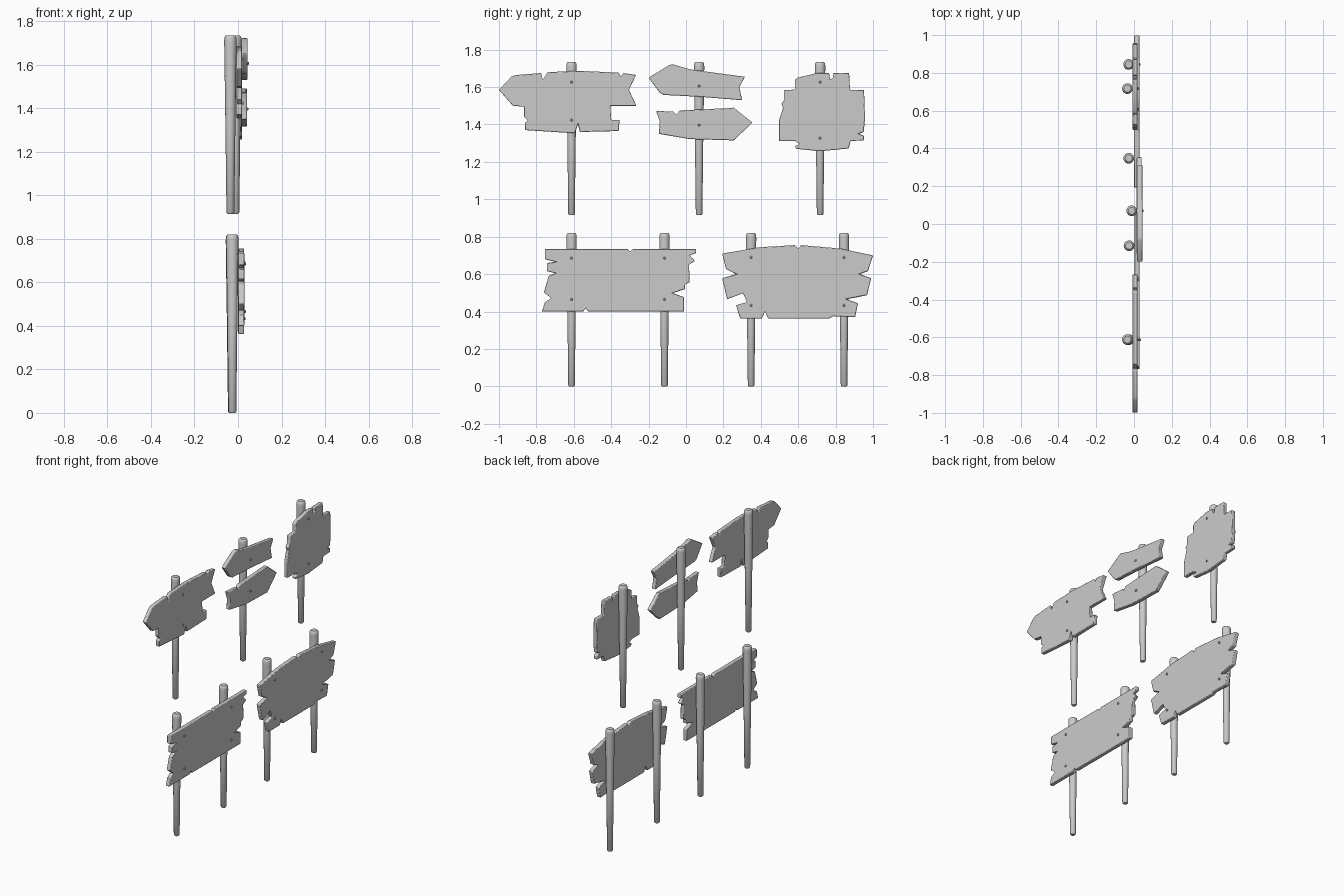
import bpy, bmesh
from math import cos, sin, pi, radians


def finish(name, bm, bevel=0.0):
    bmesh.ops.recalc_face_normals(bm, faces=bm.faces)
    me = bpy.data.meshes.new(name)
    bm.to_mesh(me)
    bm.free()
    ob = bpy.data.objects.new(name, me)
    bpy.context.collection.objects.link(ob)
    bpy.ops.object.select_all(action='DESELECT')
    bpy.context.view_layer.objects.active = ob
    ob.select_set(True)
    if bevel:
        m = ob.modifiers.new("worn_edge", 'BEVEL')
        m.width, m.segments = bevel, 2
        m.limit_method, m.angle_limit = 'ANGLE', radians(50)
    bpy.ops.object.shade_smooth_by_angle(angle=radians(40))
    return ob


def board(name, outline, x0, x1):
    """Jagged plank panel: outline in the y-z plane, thickened along x."""
    bm = bmesh.new()
    face = bm.faces.new([bm.verts.new((x0, y, z)) for y, z in outline])
    ext = bmesh.ops.extrude_face_region(bm, geom=[face])
    for v in ext['geom']:
        if isinstance(v, bmesh.types.BMVert):
            v.co.x = x1
    return finish(name, bm, 0.004)


def lathe(name, centre, profile, axis, n):
    """Stack of (radius, height) rings along axis 'x' or 'z', capped."""
    bm = bmesh.new()
    rings = []
    for r, h in profile:
        ring = []
        for i in range(n):
            a, b = r * cos(2 * pi * i / n), r * sin(2 * pi * i / n)
            p = (a, b, h) if axis == 'z' else (h, a, b)
            ring.append(bm.verts.new([c + d for c, d in zip(centre, p)]))
        rings.append(ring)
    for lo, hi in zip(rings, rings[1:]):
        for i in range(n):
            j = (i + 1) % n
            bm.faces.new((lo[i], lo[j], hi[j], hi[i]))
    bm.faces.new(rings[0])
    bm.faces.new(rings[-1])
    return finish(name, bm)


# Tapered round posts: x, y, base height
POST = [(.013, 0), (.018, .006), (.023, .41), (.0285, .79),
        (.028, .806), (.025, .815), (.019, .82)]
for x, y, z in [(-.035, -.612, .915), (-.012, .07, .915), (-.035, .717, .915),
                (-.026, -.612, 0), (-.026, -.115, 0),
                (-.028, .348, 0), (-.028, .845, 0)]:
    lathe("post", (x, y, z), POST, 'z', 14)

# Wide arrow sign
wide_arrow = [
    (-1.0, 1.585), (-.935, 1.655), (-.915, 1.664), (-.775, 1.675), (-.765, 1.64),
    (-.74, 1.68), (-.567, 1.687), (-.36, 1.677), (-.347, 1.655), (-.335, 1.675),
    (-.267, 1.665), (-.305, 1.585), (-.265, 1.5), (-.405, 1.5), (-.40, 1.425),
    (-.355, 1.425), (-.36, 1.365), (-.567, 1.36), (-.578, 1.4), (-.594, 1.353),
    (-.86, 1.37), (-.86, 1.41), (-.845, 1.42), (-.865, 1.44), (-.865, 1.495),
    (-.925, 1.5)]
board("wide_arrow_board", wide_arrow, -.008, .019)

# Pair of small arrows pointing opposite ways
upper_arrow = [
    (-.2, 1.65), (-.09, 1.718), (-.07, 1.722), (.02, 1.695), (.315, 1.655),
    (.285, 1.6), (.30, 1.53), (.075, 1.548), (-.12, 1.558), (-.14, 1.57)]
lower_arrow = [
    (.355, 1.41), (.255, 1.49), (.23, 1.488), (-.035, 1.475), (-.05, 1.45),
    (-.065, 1.468), (-.16, 1.473), (-.14, 1.415), (-.145, 1.35), (.02, 1.322),
    (.255, 1.315)]
board("upper_arrow_board", upper_arrow, .016, .044)
board("lower_arrow_board", lower_arrow, .014, .041)

# Tall stepped notice board
notice = [
    (.583, 1.64), (.6, 1.652), (.706, 1.676), (.765, 1.676), (.77, 1.64),
    (.786, 1.648), (.786, 1.674), (.872, 1.676), (.877, 1.585), (.952, 1.585),
    (.957, 1.43), (.95, 1.36), (.925, 1.35), (.952, 1.34), (.952, 1.315),
    (.88, 1.312), (.87, 1.272), (.717, 1.257), (.588, 1.27), (.583, 1.285),
    (.61, 1.295), (.583, 1.312), (.497, 1.312), (.497, 1.42), (.519, 1.49),
    (.51, 1.51), (.524, 1.53), (.524, 1.583), (.583, 1.587)]
board("notice_board", notice, -.007, .019)

# Rectangular board with splintered ends
rectangle = [
    (-.755, .735), (-.31, .735), (-.3, .718), (-.283, .735), (.053, .735),
    (.053, .712), (.02, .70), (.048, .67), (.016, .652), (.02, .557),
    (-.005, .545), (-.005, .52), (-.07, .498), (-.01, .477), (-.01, .40),
    (-.525, .40), (-.535, .418), (-.55, .40), (-.77, .40), (-.755, .45),
    (-.72, .471), (-.76, .503), (-.743, .56), (-.735, .59), (-.7, .605),
    (-.743, .616), (-.743, .659), (-.70, .666), (-.755, .68)]
board("rectangular_board", rectangle, .002, .029)

# Arched board with splintered ends
arched = [
    (.193, .71), (.396, .744), (.583, .755), (.6, .735), (.615, .755),
    (.824, .737), (1.0, .70), (.973, .616), (.93, .6), (.99, .578),
    (.968, .487), (.86, .466), (.92, .444), (.904, .37), (.79, .375),
    (.765, .363), (.44, .363), (.422, .40), (.406, .363), (.29, .363),
    (.267, .434), (.326, .45), (.305, .498), (.22, .466), (.193, .578),
    (.267, .6), (.214, .627)]
board("arched_board", arched, .001, .028)

# Nail heads: board face x, post y, heights
NAIL = [(.004, -.02), (.007, 0), (.007, .004), (.004, .007)]
for x, y, heights in [(.019, -.612, (1.627, 1.423)), (.044, .07, (1.606,)),
                      (.041, .07, (1.397,)), (.019, .717, (1.627, 1.327)),
                      (.029, -.612, (.685, .465)), (.029, -.115, (.685, .465)),
                      (.028, .348, (.69, .433)), (.028, .845, (.69, .433))]:
    for z in heights:
        lathe("nail", (x, y, z), NAIL, 'x', 8)
